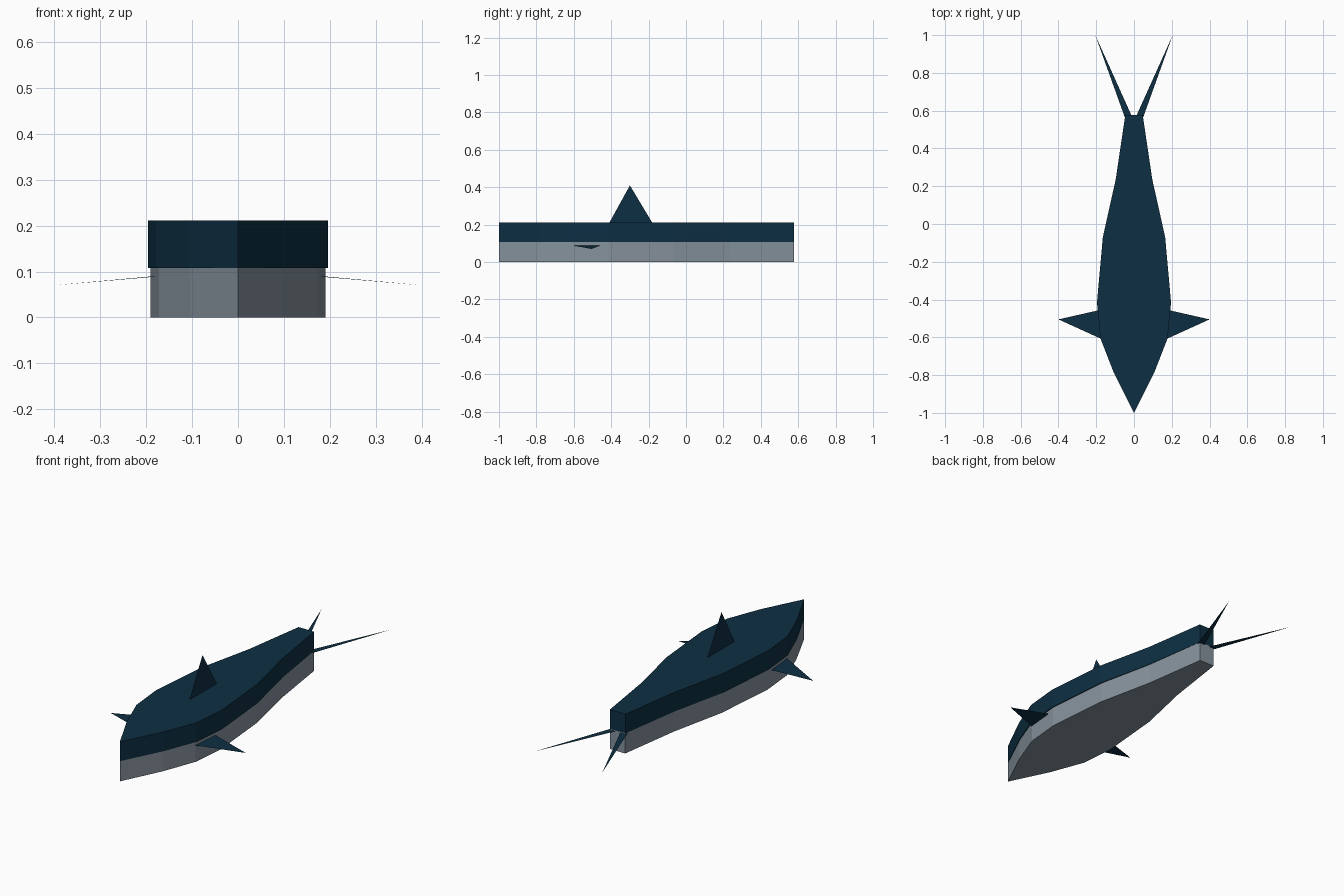
import bpy, bmesh

if "Cube" in bpy.data.objects:
    bpy.data.objects.remove(bpy.data.objects["Cube"])

def material(name, rgb):
    m = bpy.data.materials.new(name)
    m.diffuse_color = (*rgb, 1.0)
    m.use_nodes = True
    m.node_tree.nodes["Principled BSDF"].inputs["Base Color"].default_value = m.diffuse_color
    return m

NAVY = material("navy_back", (0.004, 0.028, 0.055))
GREY = material("grey_belly", (0.24, 0.29, 0.34))

def build(name, polygon, mat, height=0.0):
    """One flat polygon, optionally extruded upward into a closed prism."""
    bm = bmesh.new()
    face = bm.faces.new([bm.verts.new(p) for p in polygon])
    if height:
        top = bmesh.ops.extrude_face_region(bm, geom=[face], use_keep_orig=True)["geom"]
        bmesh.ops.translate(bm, vec=(0, 0, height),
                            verts=[v for v in top if isinstance(v, bmesh.types.BMVert)])
        bmesh.ops.recalc_face_normals(bm, faces=bm.faces)
    mesh = bpy.data.meshes.new(name)
    bm.to_mesh(mesh)
    bm.free()
    mesh.materials.append(mat)
    obj = bpy.data.objects.new(name, mesh)
    bpy.context.collection.objects.link(obj)
    return obj

# Half outline of the body seen from above, nose to tail
HALF = [(0.108, -0.785), (0.178, -0.605), (0.196, -0.415),
        (0.165, -0.07), (0.097, 0.235), (0.046, 0.578)]

def outline(width, z):
    right = [(x * width, y, z) for x, y in HALF]
    left = [(-x, y, z) for x, y, z in reversed(right)]
    return [(0, -1, z)] + right + left

# Body: dark back over a slightly narrower grey belly
SEAM = 0.108
build("belly", outline(0.97, 0.0), GREY, SEAM)
build("back", outline(1.0, SEAM), NAVY, 0.211 - SEAM)

# Upright fin on the back, a thin sheet
build("dorsal_fin", [(0, -0.41, 0.21), (0, -0.18, 0.21), (0, -0.30, 0.41)], NAVY)

# Paired side fins and tail blades, thin sheets
for side, s in (("right", 1), ("left", -1)):
    build(f"{side}_side_fin",
          [(s * 0.165, -0.612, 0.09), (s * 0.40, -0.505, 0.07), (s * 0.18, -0.455, 0.09)][::s], NAVY)
    build(f"{side}_tail_blade",
          [(0, 0.545, 0.103), (s * 0.047, 0.56, 0.103), (s * 0.205, 1.0, 0.103)][::s], NAVY)
